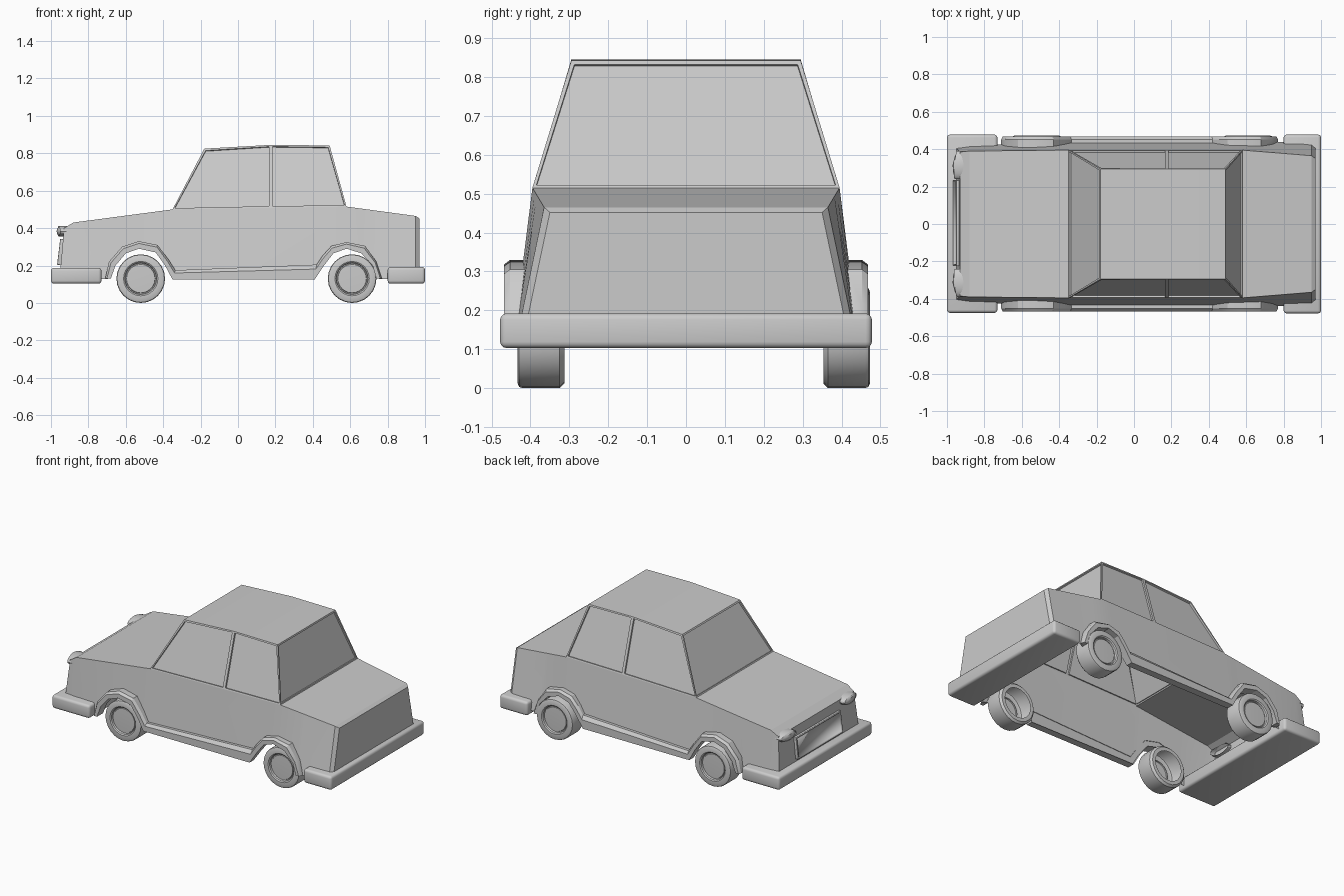
import bpy, bmesh, math
from mathutils import Vector

if "Cube" in bpy.data.objects:
    bpy.data.objects.remove(bpy.data.objects["Cube"])


def finish(name, bm, angle=30, flip_fix=True):
    if flip_fix:
        bmesh.ops.recalc_face_normals(bm, faces=bm.faces)
    me = bpy.data.meshes.new(name)
    bm.to_mesh(me)
    bm.free()
    ob = bpy.data.objects.new(name, me)
    bpy.context.collection.objects.link(ob)
    bpy.ops.object.select_all(action='DESELECT')
    ob.select_set(True)
    bpy.context.view_layer.objects.active = ob
    bpy.ops.object.shade_smooth_by_angle(angle=math.radians(angle))
    return ob


def box(name, lo, hi, bevel):
    lo, hi = Vector(lo), Vector(hi)
    bm = bmesh.new()
    bmesh.ops.create_cube(bm, size=1)
    for v in bm.verts:
        v.co = (lo + hi) / 2 + v.co * (hi - lo)
    bmesh.ops.bevel(bm, geom=bm.edges[:], offset=bevel, segments=3, profile=0.5, affect='EDGES')
    return finish(name, bm)


# shoulder line: x, height, half width at shoulder, half width at sill
SHOULDER = [(-.93, .40, .385, .41), (-.88, .43, .39, .42), (-.35, .50, .395, .44),
            (.58, .515, .395, .445), (.95, .465, .365, .437), (.97, .452, .35, .42)]


def shoulder(x):
    for a, b in zip(SHOULDER, SHOULDER[1:]):
        if x <= b[0] + 1e-6:
            t = max(0, (x - a[0]) / (b[0] - a[0]))
            return [p + (q - p) * t for p, q in zip(a[1:], b[1:])]
    return SHOULDER[-1][1:]


def side_y(x, z):
    zt, yt, yb = shoulder(x)
    return yt + (yb - yt) * (zt - z) / (zt - .12)


# lower edge of the body sides, following the wheel openings
INNER = [(-.68, .13), (-.655, .20), (-.60, .265), (-.53, .29), (-.44, .27), (-.39, .20), (-.35, .125),
         (.41, .125), (.46, .20), (.51, .265), (.58, .29), (.66, .265), (.72, .20), (.74, .13)]
OUTER = [(-.71, .13), (-.69, .22), (-.62, .30), (-.53, .33), (-.43, .31), (-.37, .23), (-.335, .175),
         (.42, .205), (.45, .25), (.50, .305), (.58, .325), (.68, .305), (.74, .22), (.77, .13)]

# body shell: open underneath
bm = bmesh.new()
edge = [(-.955, .12), (-.88, .12)] + INNER + [(.95, .12), (.97, .12)]
rows = []
for i, (x, z) in enumerate(edge):
    xt = -.93 if i == 0 else x
    zt, yt, _ = shoulder(xt)
    yb = side_y(xt, z)
    rows.append([bm.verts.new(c) for c in ((x, -yb, z), (xt, -yt, zt), (xt, yt, zt), (x, yb, z))])
for a, b in zip(rows, rows[1:]):
    bm.faces.new((a[0], b[0], b[1], a[1]))
    bm.faces.new((a[2], b[2], b[3], a[3]))
    if b[1].co.x < -.34 or a[1].co.x > .57:
        bm.faces.new((a[1], b[1], b[2], a[2]))
bm.faces.new(rows[0])
bm.faces.new(rows[-1][::-1])
finish("body_shell", bm, 20)

# cabin with recessed windows
bm = bmesh.new()
belt, roof = [], []
for x, xr, zr in ((-.35, -.18, .825), (.175, .175, .845), (.58, .49, .842)):
    zt, yt, _ = shoulder(x)
    belt.append([bm.verts.new((x, s * yt, zt)) for s in (-1, 1)])
    roof.append([bm.verts.new((xr, s * .295, zr)) for s in (-1, 1)])
panes = [bm.faces.new((belt[0][1], belt[0][0], roof[0][0], roof[0][1])),
         bm.faces.new((belt[2][0], belt[2][1], roof[2][1], roof[2][0]))]
for i in range(2):
    panes.append(bm.faces.new((belt[i][0], belt[i + 1][0], roof[i + 1][0], roof[i][0])))
    panes.append(bm.faces.new((belt[i + 1][1], belt[i][1], roof[i][1], roof[i + 1][1])))
    bm.faces.new((roof[i][0], roof[i + 1][0], roof[i + 1][1], roof[i][1]))
bm.normal_update()
bmesh.ops.inset_individual(bm, faces=panes, thickness=.013)
bm.normal_update()
bmesh.ops.inset_individual(bm, faces=panes, thickness=.001, depth=-.01)
finish("cabin", bm, 20, flip_fix=False)

# flared wheel arches joined by a sill, one strip per side
for s, name in ((-1, "right_arch_trim"), (1, "left_arch_trim")):
    bm = bmesh.new()
    strip = []
    for (xo, zo), (xi, zi) in zip(OUTER, INNER):
        xm, zm = xo + (xi - xo) * .3, zo + (zi - zo) * .3
        pts = [(xo, side_y(xo, zo) - .004, zo), (xo, .452, zo), (xm, .468, zm),
               (xi, .468, zi), (xi, side_y(xi, zi) - .02, zi)]
        strip.append([bm.verts.new((x, s * y, z)) for x, y, z in pts])
    for a, b in zip(strip, strip[1:]):
        for j in range(4):
            bm.faces.new((a[j], b[j], b[j + 1], a[j + 1]))
    bm.faces.new(strip[0])
    bm.faces.new(strip[-1][::-1])
    finish(name, bm)

# wheels: spun tyre profile with recessed hub
TYRE = [(.095, -.06), (.118, -.06), (.13, -.048), (.13, .048), (.127, .056), (.118, .06),
        (.092, .06), (.085, .055), (.083, .042), (.078, .042), (.076, .048), (0, .05)]
for x, end in ((-.52, "front"), (.61, "rear")):
    for s, side in ((-1, "right"), (1, "left")):
        bm = bmesh.new()
        c = Vector((x, .02 + s * .393, .13))
        vs = [bm.verts.new(c + Vector((r, s * y, 0))) for r, y in TYRE]
        es = [bm.edges.new(p) for p in zip(vs, vs[1:])]
        bmesh.ops.spin(bm, geom=vs + es, cent=c, axis=(0, 1, 0), angle=math.tau, steps=24)
        bmesh.ops.remove_doubles(bm, verts=bm.verts, dist=.0005)
        finish(f"{end}_{side}_wheel", bm)

# bumpers
box("front_bumper", (-1, -.475, .103), (-.73, .478, .188), .016)
box("rear_bumper", (.80, -.478, .103), (1, .478, .192), .016)

# grille with a raised frame, leaning with the nose
grille = box("grille", (-.014, -.23, -.07), (.03, .23, .07), .004)
bm = bmesh.new()
bm.from_mesh(grille.data)
face = min(bm.faces, key=lambda f: f.calc_center_median().x - f.calc_area())
bmesh.ops.inset_individual(bm, faces=[face], thickness=.008)
bmesh.ops.inset_individual(bm, faces=[face], thickness=.001, depth=-.007)
bm.to_mesh(grille.data)
bm.free()
grille.location = (-.945, .005, .272)
grille.rotation_euler.y = .12

# headlights: domed lens in a rim
for s, side in ((-1, "right"), (1, "left")):
    bm = bmesh.new()
    prof = [(1, .03), (1, -.018), (.93, -.024), (.86, -.02), (.6, -.028), (0, -.032)]
    vs = [bm.verts.new((x, r, 0)) for r, x in prof]
    es = [bm.edges.new(p) for p in zip(vs, vs[1:])]
    bmesh.ops.spin(bm, geom=vs + es, cent=(0, 0, 0), axis=(1, 0, 0), angle=math.tau, steps=20)
    bmesh.ops.remove_doubles(bm, verts=bm.verts, dist=.0005)
    for v in bm.verts:
        lean = .012 * abs(v.co.y) if v.co.y * s > 0 else 0
        v.co = Vector((-.938 + v.co.x + lean, s * .315 + v.co.y * .075, .383 + v.co.z * .028))
    finish(f"{side}_headlight", bm)
